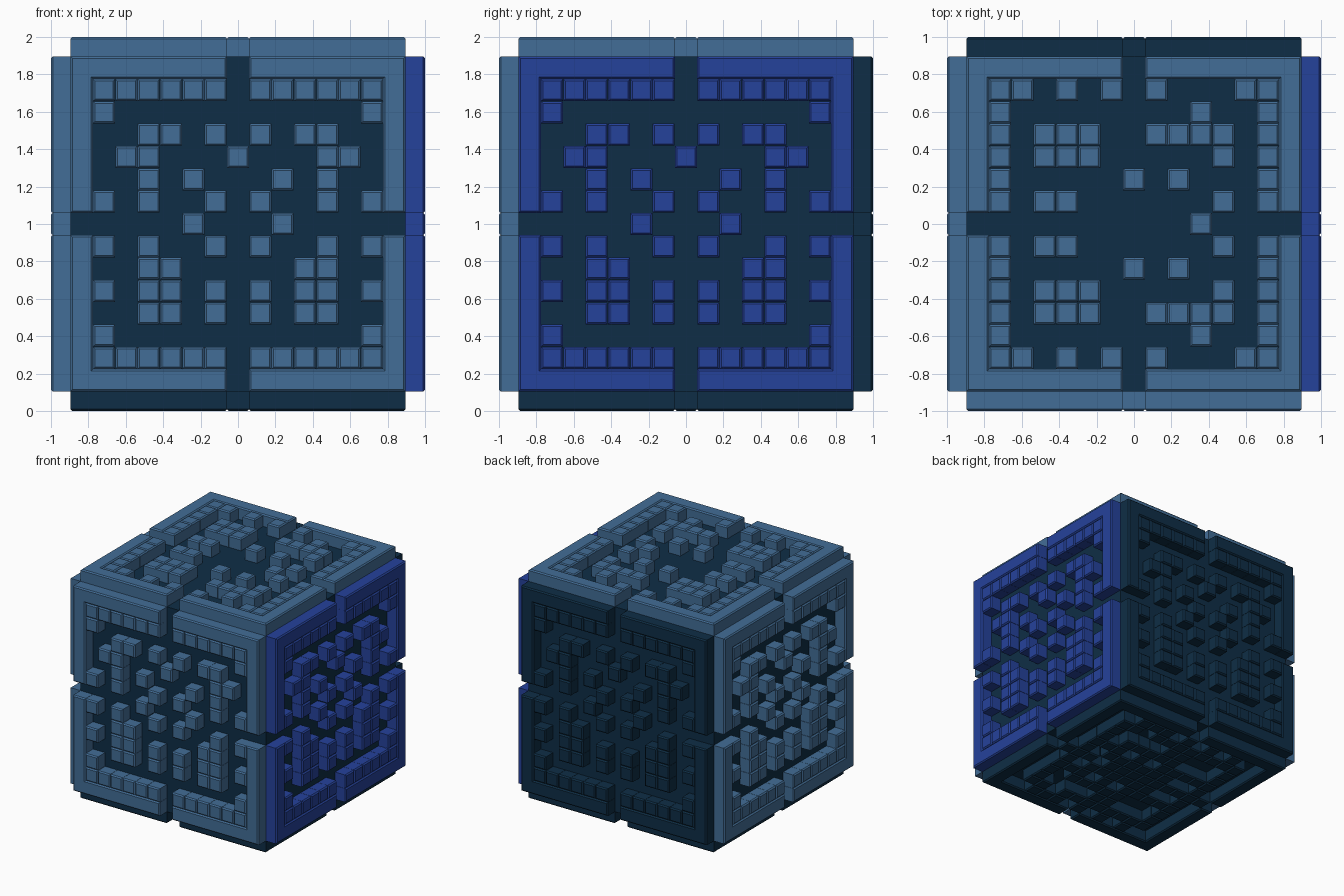
import bpy, bmesh
from mathutils import Matrix, Vector

if "Cube" in bpy.data.objects:
    bpy.data.objects.remove(bpy.data.objects["Cube"])

U = 1.79 / 15          # grid cell
CORE = 7.5 * U         # half size of the inner cube
TOP = 1.0              # outer level of the raised parts
C = 0.01               # chamfer


def material(name, rgb):
    m = bpy.data.materials.new(name)
    m.diffuse_color = (*rgb, 1)
    m.use_nodes = True
    m.node_tree.nodes["Principled BSDF"].inputs["Base Color"].default_value = m.diffuse_color
    return m


LIGHT = material("steel blue", (0.055, 0.155, 0.31))
ROYAL = material("royal blue", (0.0185, 0.054, 0.33))
DARK = material("dark navy", (0.0045, 0.027, 0.061))


def prism(bm, outline):
    """Chamfered prism; outline(e) gives the polygon shrunk by e."""
    rings = []
    for e, z in ((0, CORE - 0.005), (0, TOP - C), (C, TOP)):
        rings.append([bm.verts.new((x, y, z)) for x, y in outline(e)])
    n = len(rings[0])
    for a, b in zip(rings, rings[1:]):
        for k in range(n):
            bm.faces.new((a[k], a[(k + 1) % n], b[(k + 1) % n], b[k]))
    bm.faces.new(rings[-1])
    bm.faces.new(rings[0][::-1])


def finish(bm, name, mat, matrix):
    bmesh.ops.recalc_face_normals(bm, faces=bm.faces)
    bm.transform(matrix)
    mesh = bpy.data.meshes.new(name)
    bm.to_mesh(mesh)
    bm.free()
    mesh.materials.append(mat)
    ob = bpy.data.objects.new(name, mesh)
    bpy.context.collection.objects.link(ob)


def blocks(name, cells, mat, matrix):
    bm = bmesh.new()
    for i, j in sorted(cells):
        def square(e):
            h = U / 2 - 0.001 - e
            return [(i * U + sx * h, j * U + sy * h)
                    for sx, sy in ((-1, -1), (1, -1), (1, 1), (-1, 1))]
        prism(bm, square)
    finish(bm, name, mat, matrix)


def frame(name, mat, matrix):
    # four L-shaped corner pieces
    bm = bmesh.new()
    for sx in (-1, 1):
        for sy in (-1, 1):
            def ell(e):
                a, b, g = CORE - e, 6.5 * U + e, 0.5 * U + e
                pts = ((a, g), (a, a), (g, a), (g, b), (b, b), (b, g))
                return [(sx * x, sy * y) for x, y in pts]
            prism(bm, ell)
    finish(bm, name, mat, matrix)


# Mirrored pattern: columns |i| filled in each row j
ROWS = {6: "123456", 5: "6", 4: "134", 3: "045", 2: "24", 1: "146", 0: "2",
        -1: "146", -2: "34", -3: "1346", -4: "134", -5: "6", -6: "123456"}
SIDE = {(s * int(c), j) for j, cols in ROWS.items() for c in cols for s in (-1, 1)}
LID = SIDE - {(s, 1) for s in (-1, 1)} - {(s * c, -1) for s in (-1, 1) for c in (1, 4)}
GRID = {(i, j) for i in range(-6, 7) for j in range(-6, 7)}

X, Y, Z = Vector((1, 0, 0)), Vector((0, 1, 0)), Vector((0, 0, 1))
FACES = (("front", X, Z, LIGHT, SIDE), ("right", Y, Z, ROYAL, SIDE),
         ("back", -X, Z, DARK, SIDE), ("left", -Y, Z, LIGHT, SIDE),
         ("top", -Y, X, LIGHT, LID), ("bottom", Y, X, DARK, GRID - LID))

# Inner cube
bm = bmesh.new()
bmesh.ops.create_cube(bm, size=2 * CORE)
finish(bm, "inner_cube", DARK, Matrix.Translation(Z))

# Raised frame and blocks on each of the six faces
for name, right, up, mat, cells in FACES:
    rot = Matrix((right, up, right.cross(up))).transposed().to_4x4()
    place = Matrix.Translation(Z) @ rot
    frame(name + "_frame", mat, place)
    blocks(name + "_blocks", cells, mat, place)
